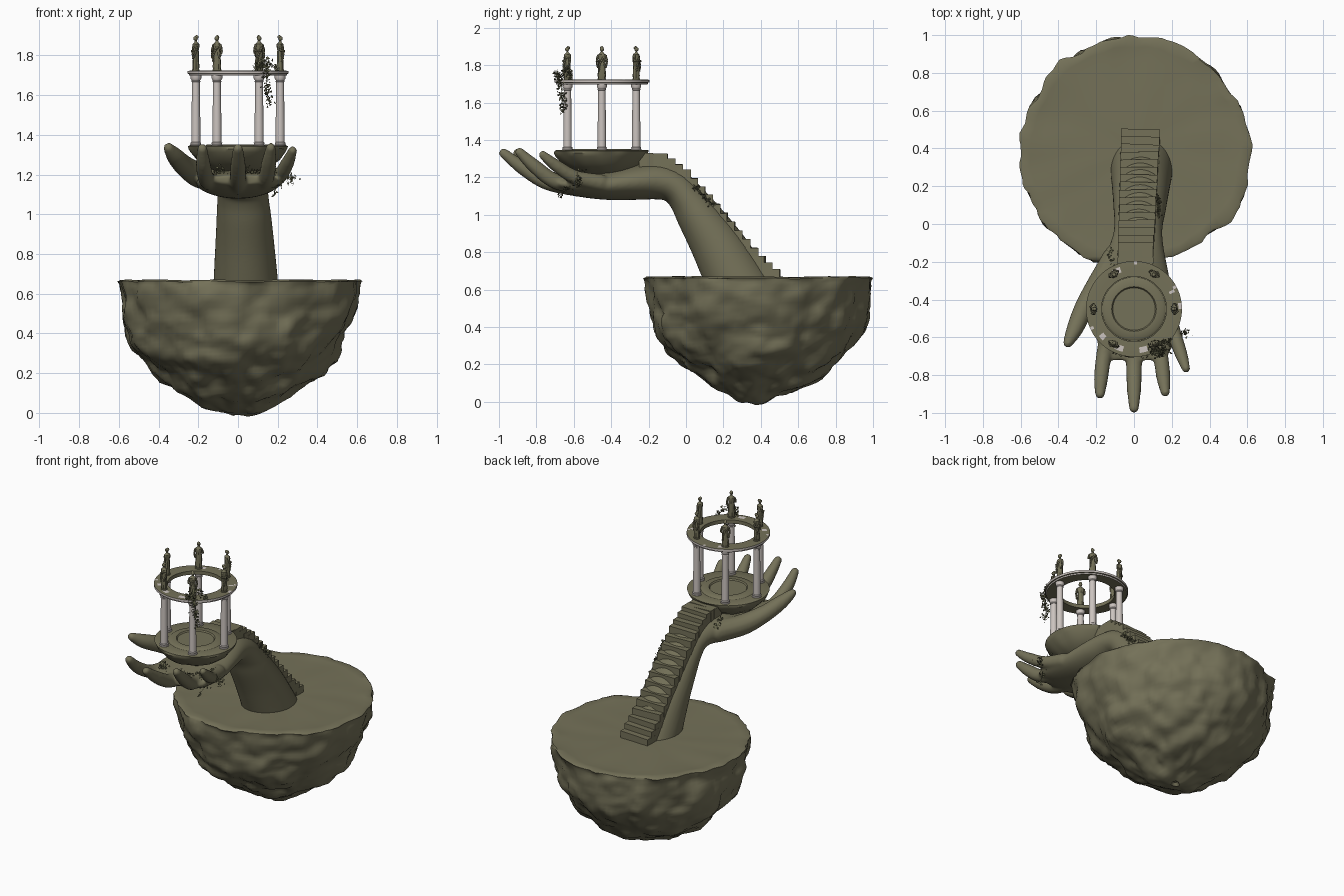
import bpy, bmesh, math, random
from mathutils import Vector, Matrix, noise

if "Cube" in bpy.data.objects:
    bpy.data.objects.remove(bpy.data.objects["Cube"])

random.seed(4)


def material(name, col):
    m = bpy.data.materials.new(name)
    m.diffuse_color = (*col, 1)
    m.use_nodes = True
    m.node_tree.nodes["Principled BSDF"].inputs["Base Color"].default_value = m.diffuse_color
    return m


STONE = material("olive_stone", (0.175, 0.165, 0.098))
MARBLE = material("pale_marble", (0.60, 0.55, 0.52))
LEAF = material("dark_leaf", (0.13, 0.13, 0.07))


def finish(bm, name, mats, angle=40, recalc=True):
    if recalc:
        bmesh.ops.recalc_face_normals(bm, faces=bm.faces)
    me = bpy.data.meshes.new(name)
    bm.to_mesh(me)
    bm.free()
    ob = bpy.data.objects.new(name, me)
    bpy.context.collection.objects.link(ob)
    for m in mats:
        me.materials.append(m)
    bpy.ops.object.select_all(action='DESELECT')
    ob.select_set(True)
    bpy.context.view_layer.objects.active = ob
    if angle:
        bpy.ops.object.shade_smooth_by_angle(angle=math.radians(angle))
    return ob


def spline(pts, n):
    """Catmull-Rom through tuples of any length, n steps per span."""
    out = []
    for i in range(len(pts) - 1):
        p0, p1, p2, p3 = pts[max(i - 1, 0)], pts[i], pts[i + 1], pts[min(i + 2, len(pts) - 1)]
        for k in range(n):
            t = k / n
            out.append(tuple(0.5 * (2 * b + (c - a) * t + (2 * a - 5 * b + 4 * c - d) * t * t
                       + (3 * b - a - 3 * c + d) * t ** 3) for a, b, c, d in zip(p0, p1, p2, p3)))
    return out + [tuple(pts[-1])]


def loft(bm, rings, close=False):
    vr = [[bm.verts.new(p) for p in r] for r in rings]
    n = len(vr[0])
    for a, b in zip(vr, vr[1:] + (vr[:1] if close else [])):
        for i in range(n):
            bm.faces.new((a[i], a[(i + 1) % n], b[(i + 1) % n], b[i]))
    if not close:
        bm.faces.new(vr[0])
        bm.faces.new(vr[-1])


def lathe(bm, prof, centre, n, close=False, sx=1, sy=1, warp=None):
    rings = []
    for r, z in prof:
        ring = []
        for i in range(n):
            a = 2 * math.pi * i / n
            p = Vector((centre[0] + r * sx * math.cos(a), centre[1] + r * sy * math.sin(a), z))
            ring.append(warp(p, r, a) if warp else p)
        rings.append(ring)
    loft(bm, rings, close)


def ball(bm, p, r, sub=2):
    bmesh.ops.create_icosphere(bm, subdivisions=sub, radius=r, matrix=Matrix.Translation(p))


def limb(bm, pts, n=8, sub=2):
    for x, y, z, r in spline(pts, n):
        ball(bm, (x, y, z), r, sub)


# Floating rock island: craggy bowl with a flat top
IC = Vector((0, 0.39, 0.4))


def crag(p, r, a):
    if r < 0.02:
        return p
    q = p * 4.0
    d = 0.035 * noise.noise(q) + 0.028 * noise.noise(p * 9) + 0.012 * noise.noise(p * 20)
    out = (p - IC).normalized()
    if p.z > 0.655:
        flat = Vector((out.x, out.y, 0)).normalized()
        s = min(1, max(0, (r - 0.5) / 0.1))
        return p + flat * d * s + Vector((0, 0, 0.006 * noise.noise(p * 6)))
    return p + out * d


bm = bmesh.new()
side = spline([(0.012, 0.008), (0.13, 0.03), (0.28, 0.105), (0.41, 0.2), (0.50, 0.3),
               (0.56, 0.41), (0.585, 0.53), (0.6, 0.65)], 6)
lathe(bm, side + [(0.603, 0.662), (0.59, 0.67), (0.55, 0.666), (0.48, 0.664), (0.38, 0.664),
                  (0.25, 0.664), (0.1, 0.664), (0.01, 0.664)], (0, 0.39), 128, warp=crag)
finish(bm, "rock_island", [STONE], 50)

# Giant forearm and open hand: lower y,z / upper y,z / x centre / half width
stations = [(0.10, 0.63, 0.48, 0.63, .04, .165), (0.03, 0.80, 0.33, 0.86, .035, .15),
            (-0.04, 0.95, 0.20, 1.02, .03, .138), (-0.075, 1.03, 0.10, 1.13, .025, .13),
            (-0.11, 1.075, 0.0, 1.225, .02, .13), (-0.17, 1.083, -0.12, 1.275, .01, .15),
            (-0.28, 1.08, -0.26, 1.27, 0, .185), (-0.42, 1.08, -0.42, 1.24, 0, .205),
            (-0.56, 1.095, -0.56, 1.22, 0, .21), (-0.66, 1.12, -0.66, 1.21, .01, .19),
            (-0.72, 1.15, -0.72, 1.2, .01, .14)]
bm = bmesh.new()
rings = []
for yl, zl, yu, zu, xc, hw in spline(stations, 5):
    ring = []
    for i in range(40):
        a = 2 * math.pi * i / 40
        t = 0.5 + 0.5 * math.sin(a)
        ring.append((xc + hw * math.cos(a), yl + (yu - yl) * t, zl + (zu - zl) * t))
    rings.append(ring)
loft(bm, rings)
bmesh.ops.recalc_face_normals(bm, faces=bm.faces)
for finger in (
    [(0, -.58, 1.145, .05), (0, -.74, 1.175, .045), (0, -.87, 1.25, .04), (0, -.975, 1.33, .027)],
    [(-.13, -.56, 1.16, .05), (-.16, -.7, 1.18, .043), (-.175, -.82, 1.25, .039), (-.18, -.9, 1.33, .027)],
    [(.1, -.56, 1.16, .05), (.14, -.7, 1.18, .043), (.155, -.81, 1.26, .039), (.165, -.89, 1.335, .026)],
    [(.17, -.46, 1.17, .05), (.215, -.59, 1.2, .04), (.25, -.69, 1.26, .035), (.275, -.765, 1.32, .024)],
    [(-.1, -.18, 1.18, .07), (-.19, -.33, 1.195, .067), (-.265, -.45, 1.24, .055),
     (-.315, -.56, 1.29, .045), (-.35, -.63, 1.335, .027)],
):
    limb(bm, finger, 10)
hand = finish(bm, "arm_and_hand", [STONE], 0, recalc=False)
rm = hand.modifiers.new("fuse", 'REMESH')
rm.mode = 'VOXEL'
rm.voxel_size = 0.009
rm.use_smooth_shade = True
sm = hand.modifiers.new("soften", 'SMOOTH')
sm.factor = 0.5
sm.iterations = 8

# Staircase climbing the back of the forearm
climb = [(0.5, .69), (0.4, .78), (0.3, .89), (.2, 1.01), (.1, 1.13), (0, 1.24), (-.08, 1.30), (-.12, 1.325), (-.24, 1.33)]


def stair_z(y):
    for (y0, z0), (y1, z1) in zip(climb, climb[1:]):
        if y >= y1:
            return z0 + (z1 - z0) * (y0 - y) / (y0 - y1)
    return climb[-1][1]


bm = bmesh.new()
for i in range(18):
    y = 0.48 - i * 0.04
    z = stair_z(y)
    mat = (Matrix.Translation((0.035 - 0.0017 * i, y - 0.015, z - 0.045))
           @ Matrix.Rotation(random.uniform(-.05, .05), 4, 'Z')
           @ Matrix.Rotation(random.uniform(-.03, .03), 4, 'Y')
           @ Matrix.Diagonal((0.205 - 0.0012 * i, 0.075, 0.09, 1)))
    bmesh.ops.create_cube(bm, size=1, matrix=mat)
finish(bm, "staircase", [STONE], 30)

# Round temple floor: shallow bowl with a raised ring
TC = (0, -0.45)
bm = bmesh.new()
lathe(bm, [(.01, 1.2), (.1, 1.212), (.165, 1.24), (.21, 1.275), (.24, 1.312), (.25, 1.33), (.252, 1.342),
           (.245, 1.346), (.168, 1.343), (.155, 1.352), (.118, 1.352), (.112, 1.344), (.01, 1.344)],
      TC, 72, warp=lambda p, r, a: p * 1 + (p - Vector((0, -.45, 1.34))) * (0.04 * noise.noise(p * 14) if p.z < 1.34 else 0))
finish(bm, "temple_floor", [STONE], 35)

# Ring beam: marble outside, weathered olive elsewhere with worn marble patches
bm = bmesh.new()
lathe(bm, [(.172, 1.698), (.245, 1.698), (.247, 1.706), (.254, 1.708), (.254, 1.722), (.235, 1.723),
           (.205, 1.723), (.172, 1.722)], TC, 96, close=True)
bmesh.ops.recalc_face_normals(bm, faces=bm.faces)
for f in bm.faces:
    c = f.calc_center_median() - Vector((0, -.45, 1.71))
    outer = f.normal.dot(c.normalized()) > 0.4 and abs(f.normal.z) < 0.9
    worn = f.normal.z > 0.9 and c.xy.length > 0.2 and noise.noise(c * 22) > 0.38
    f.material_index = 1 if outer or worn else 0
finish(bm, "ring_beam", [STONE, MARBLE], 35)

# Columns and robed statues, six around the ring
shaft = [(.029, 1.338), (.029, 1.35), (.026, 1.352), (.027, 1.36), (.0225, 1.364), (.0225, 1.45), (.0195, 1.665),
         (.023, 1.668), (.021, 1.674), (.027, 1.684), (.027, 1.699)]
robe = [(.023, 1.721), (.023, 1.729), (.019, 1.73), (.021, 1.745), (.018, 1.785), (.019, 1.81), (.016, 1.825),
        (.021, 1.845), (.021, 1.857), (.008, 1.867), (.007, 1.874)]
for k in range(6):
    a = math.radians(60 * k)
    cx, cy = 0.212 * math.cos(a), -0.45 + 0.212 * math.sin(a)
    bm = bmesh.new()
    lathe(bm, shaft, (cx, cy), 20)
    finish(bm, f"column_{k + 1}", [MARBLE], 35)

    bm = bmesh.new()
    lathe(bm, robe, (0, 0), 24, sx=1.0, sy=0.8,
          warp=lambda p, r, t: Vector((p.x, p.y, p.z)) if p.z < 1.73 or p.z > 1.85 else
          Vector((p.x * (1 + .1 * math.cos(7 * t + p.z * 25)), p.y * (1 + .1 * math.cos(7 * t + p.z * 25)), p.z)))
    bmesh.ops.recalc_face_normals(bm, faces=bm.faces)
    ball(bm, (0, -.002, 1.885), .0115)
    ball(bm, (0, .004, 1.892), .010)
    limb(bm, [(-.02, 0, 1.85, .008), (-.026, -.004, 1.825, .007), (-.012, -.02, 1.822, .006)], 4, 1)
    limb(bm, [(.02, 0, 1.85, .008), (.027, 0, 1.82, .007), (.022, -.012, 1.79, .006)], 4, 1)
    limb(bm, [(.008, -.012, 1.84, .008), (-.012, -.016, 1.805, .007), (-.016, -.01, 1.77, .006)], 4, 1)
    bmesh.ops.transform(bm, verts=bm.verts, matrix=Matrix.Translation((cx, cy, 0)) @ Matrix.Rotation(a + math.pi / 2, 4, 'Z'))
    finish(bm, f"statue_{k + 1}", [STONE], 45, recalc=False)

# Creeping vines: thin stems with scattered leaves
vines = {
    "column_vine": ([(.09, -.665, 1.73), (.13, -.69, 1.755), (.145, -.67, 1.70), (.145, -.66, 1.62), (.16, -.655, 1.55)], 150, .02),
    "ring_vine": ([(.09, -.65, 1.735), (.14, -.64, 1.77), (.2, -.61, 1.73)], 60, .015),
    "palm_vine_left": ([(-.16, -.62, 1.15), (-.11, -.65, 1.2), (-.07, -.68, 1.23)], 60, .022),
    "palm_vine_right": ([(.05, -.68, 1.22), (.12, -.64, 1.19), (.2, -.6, 1.2), (.28, -.57, 1.18)], 130, .024),
    "hanging_vine": ([(.2, -.55, 1.24), (.2, -.6, 1.17), (.18, -.68, 1.10)], 45, .018),
    "arm_vine": ([(.12, .15, 1.05), (.13, .1, 1.1), (.125, .05, 1.15)], 45, .014),
    "wrist_vine": ([(-.11, -.13, 1.24), (-.13, -.17, 1.23), (-.1, -.22, 1.26)], 45, .016),
}
for name, (pts, count, spread) in vines.items():
    bm = bmesh.new()
    line = spline(pts, 8)
    loft(bm, [[Vector(p) + Vector((.002 * math.cos(t), .002 * math.sin(t), .001 * math.cos(t)))
               for t in (0, 2.1, 4.2)] for p in line])
    for i in range(count):
        p = Vector(random.choice(line)) + Vector([random.gauss(0, spread * .6) for _ in range(3)])
        u = Vector([random.gauss(0, 1) for _ in range(3)]).normalized()
        v = u.orthogonal().normalized()
        w = u.cross(v) * .002
        s = random.uniform(.006, .012)
        bm.faces.new([bm.verts.new(q) for q in (p - u * s, p + v * s * .7 + w, p + u * s, p - v * s * .7 + w)])
    finish(bm, name, [LEAF], 0)
